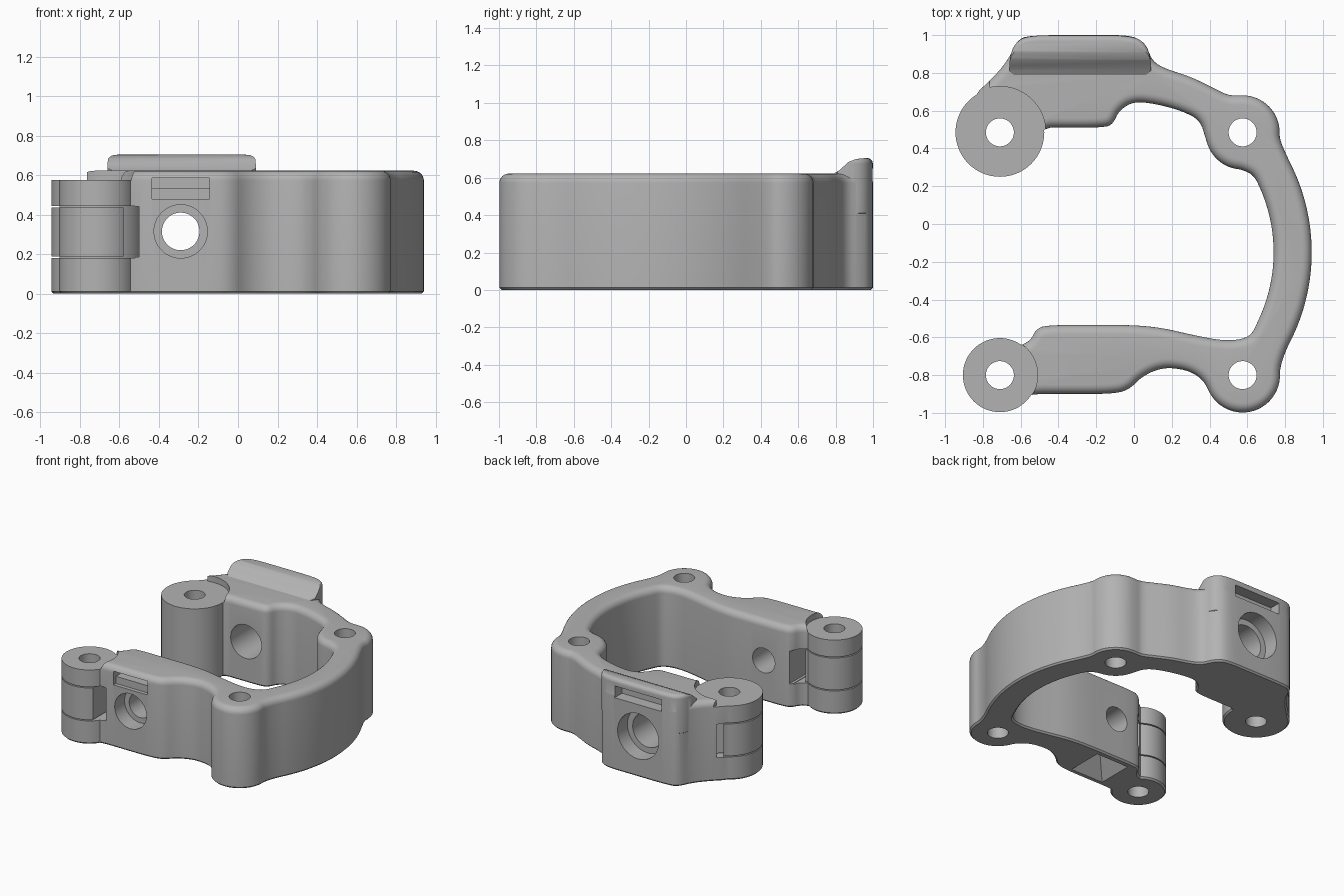
import bpy, bmesh
from math import sin, cos, radians, pi
from mathutils import Vector, Matrix

if "Cube" in bpy.data.objects:
    bpy.data.objects.remove(bpy.data.objects["Cube"], do_unlink=True)

grey = bpy.data.materials.new("plain grey")
grey.use_nodes = True
grey.diffuse_color = (.45, .45, .45, 1)
grey.node_tree.nodes["Principled BSDF"].inputs["Base Color"].default_value = grey.diffuse_color

HEIGHT, LUG_TOP = .622, .575
SLOT_LOW, SLOT_HIGH = .185, .44
FRONT_PIN, BACK_PIN = Vector((-.71, -.8)), Vector((-.71, .485))
FRONT_BOSS, BACK_BOSS = Vector((.575, -.8)), Vector((.575, .485))


def make_object(name, bm):
    bmesh.ops.recalc_face_normals(bm, faces=bm.faces)
    mesh = bpy.data.meshes.new(name)
    bm.to_mesh(mesh)
    bm.free()
    mesh.materials.append(grey)
    obj = bpy.data.objects.new(name, mesh)
    bpy.context.collection.objects.link(obj)
    return obj


def arc(centre, radius, start, end, steps):
    angles = [radians(start + (end - start) * i / steps) for i in range(steps + 1)]
    return [(centre[0] + radius * cos(a), centre[1] + radius * sin(a)) for a in angles]


def soften(points, rounds=2):
    """Corner cutting turns a control polygon into a smooth closed curve."""
    points = [Vector(p) for p in points]
    for _ in range(rounds):
        cut = []
        for p, q in zip(points, points[1:] + points[:1]):
            cut += [p.lerp(q, .25), p.lerp(q, .75)]
        points = cut
    return points


def prism(name, outline, levels):
    """Stack inset copies of a counter-clockwise outline; levels are (inset, z)."""
    count = len(outline)
    normals = []
    for i in range(count):
        along = outline[(i + 1) % count] - outline[i - 1]
        normals.append(Vector((-along.y, along.x)).normalized())
    bm = bmesh.new()
    rings = [[bm.verts.new((*(p + n * inset), z)) for p, n in zip(outline, normals)]
             for inset, z in levels]
    for low, high in zip(rings, rings[1:]):
        for i in range(count):
            j = (i + 1) % count
            bm.faces.new((low[i], low[j], high[j], high[i]))
    bm.faces.new(rings[0][::-1])
    bm.faces.new(rings[-1])
    return make_object(name, bm)


def rounded_levels(bottom, top, radius, chamfer=.012):
    steps = [radians(15 * i) for i in range(7)]
    return [(chamfer, bottom), (0, bottom + chamfer)] + [
        (radius * (1 - cos(a)), top - radius * (1 - sin(a))) for a in steps]


def cylinder(name, centre, radius, low, high, axis="z", top_radius=None, sides=64, turn=0):
    """Round part about z at (x, y), or about y at (x, z)."""
    bm = bmesh.new()
    middle = (low + high) / 2
    if axis == "z":
        place = Matrix.Translation((*centre, middle))
    else:
        place = Matrix.Translation((centre[0], middle, centre[1])) @ Matrix.Rotation(-pi / 2, 4, "X")
    bmesh.ops.create_cone(bm, cap_ends=True, segments=sides, radius1=radius,
                          radius2=radius if top_radius is None else top_radius,
                          depth=high - low, matrix=place @ Matrix.Rotation(turn, 4, "Z"))
    return make_object(name, bm)


def box(name, low, high, pivot=(0, 0), turn=0):
    bm = bmesh.new()
    low, high = Vector(low), Vector(high)
    place = (Matrix.Translation((*pivot, 0)) @ Matrix.Rotation(turn, 4, "Z")
             @ Matrix.Translation((low + high) / 2) @ Matrix.Diagonal((*(high - low), 1)))
    bmesh.ops.create_cube(bm, size=1, matrix=place)
    return make_object(name, bm)


def combine(target, other, operation):
    mod = target.modifiers.new(other.name, "BOOLEAN")
    mod.operation, mod.solver, mod.object = operation, "EXACT", other
    bpy.context.view_layer.objects.active = target
    bpy.ops.object.modifier_apply(modifier=mod.name)
    bpy.data.objects.remove(other, do_unlink=True)


# Main clamp outline, counter-clockwise from the front arm
front_arm_outer = [(-.53, -.9), (-.4, -.9), (-.12, -.9), (-.03, -.88), (.04, -.81), (.12, -.77),
                   (.2, -.76), (.3, -.78), (.37, -.83)]
back_arm_outer = [(.5, .68), (.42, .72), (.3, .78), (.17, .82), (.1, .86), (.07, .93), (.03, .98),
                  (-.04, 1), (-.2, 1), (-.56, 1), (-.62, .97), (-.66, .88), (-.73, .79), (-.87, .66)]
back_arm_inner = [(-.85, .45), (-.6, .4), (-.47, .51), (-.4, .51), (-.16, .51), (-.11, .53),
                  (-.08, .6), (0, .65), (.12, .635), (.25, .6), (.35, .55)]
front_arm_inner = [(.62, -.59), (.55, -.615), (.45, -.615), (.3, -.585), (.15, -.55), (0, -.535),
                   (-.2, -.535), (-.47, -.535), (-.52, -.56), (-.55, -.62), (-.62, -.65),
                   (-.75, -.72), (-.75, -.9), (-.6, -.92)]
ring_centre = (-.1, -.15)
outline = (front_arm_outer + arc(FRONT_BOSS, .2, 212, 370, 9) + arc(ring_centre, 1.042, -30, 29, 10)
           + arc(BACK_BOSS, .198, -10, 95, 6) + back_arm_outer + back_arm_inner
           + arc(BACK_BOSS, .198, 190, 270, 5) + arc(ring_centre, .84, 29, -26, 10) + front_arm_inner)
clamp = prism("clamp_body", soften(outline), rounded_levels(0, HEIGHT, .05))

# Raised hump over the back arm: a rounded plan trimmed by a curved side profile
plan = [(-.66, .77), (-.3, .77), (.09, .77), (.09, .88), (.06, .96), (-.02, .999), (-.3, .999),
        (-.56, .999), (-.63, .96), (-.66, .88)]
hump = prism("hump", soften(plan), rounded_levels(.4, .705, .03))
side = [(.7, .35), (.77, .61), (.82, .64), (.87, .685), (.91, .7), (.96, .705), (1.05, .705), (1.05, .35)]
bm = bmesh.new()
face = bm.faces.new([bm.verts.new((-1, y, z)) for y, z in side])
swept = bmesh.ops.extrude_face_region(bm, geom=[face])
bmesh.ops.translate(bm, vec=(1.5, 0, 0), verts=[v for v in swept["geom"] if isinstance(v, bmesh.types.BMVert)])
combine(hump, make_object("hump_profile", bm), "INTERSECT")

# Step the body down around the two hinge barrels
for pin, radius in ((FRONT_PIN, .2), (BACK_PIN, .243)):
    combine(clamp, cylinder("barrel_step", pin, radius, LUG_TOP, 1), "DIFFERENCE")
combine(clamp, box("link_step", (-1, .3, LUG_TOP), (-.765, .8, 1)), "DIFFERENCE")

# Join hump and barrels
combine(clamp, hump, "UNION")
for pin, radius in ((FRONT_PIN, .196), (BACK_PIN, .235)):
    circle = [Vector(p) for p in arc(pin, radius, 0, 360, 72)[:-1]]
    combine(clamp, prism("barrel", circle, [(.012, 0), (0, .012), (0, LUG_TOP)]), "UNION")

# Vertical pin and screw holes
for centre in (FRONT_PIN, BACK_PIN, FRONT_BOSS, BACK_BOSS):
    combine(clamp, cylinder("pin_hole", centre, .074, -.1, 1, sides=48), "DIFFERENCE")

# Hinge slots and the thin seams above and below each knuckle
knuckle_turn = radians(125)
cutters = [box("front_slot", (-.58, -1.1, SLOT_LOW), (-.5, -.5, SLOT_HIGH)),
           box("back_slot", (.19, -.09, SLOT_LOW), (.3, -.04, SLOT_HIGH), BACK_PIN, knuckle_turn)]
for z in (SLOT_LOW, SLOT_HIGH):
    cutters.append(box("front_seam", (-1, -1.1, z - .004), (-.52, -.5, z + .004)))
    cutters.append(box("back_seam", (0, -.08, z - .004), (.3, .3, z + .004), BACK_PIN, knuckle_turn))

# Stepped cross bore through both arms
bore = (-.29, .315)
for radius, low, high in ((.095, -1.1, -.4), (.135, -1.1, -.78), (.13, .4, 1.1), (.175, .88, 1.1)):
    cutters.append(cylinder("cross_bore", bore, radius, low, high, "y"))

# Rectangular recesses above the bores and the tapered pocket below
cutters += [box("front_recess", (-.435, -1, .48), (-.145, -.87, .585)),
            box("front_recess_deep", (-.435, -1, .535), (-.145, -.78, .585)),
            box("back_recess", (-.49, .91, .56), (-.09, 1.1, .65)),
            cylinder("bottom_pocket", (-.29, -.72), .21, -.01, .14, top_radius=.02, sides=4, turn=pi / 4)]
for cutter in cutters:
    combine(clamp, cutter, "DIFFERENCE")

# Smooth curved walls, keep machined edges crisp
bpy.ops.object.select_all(action="DESELECT")
clamp.select_set(True)
bpy.context.view_layer.objects.active = clamp
bpy.ops.object.shade_smooth_by_angle(angle=radians(28))
